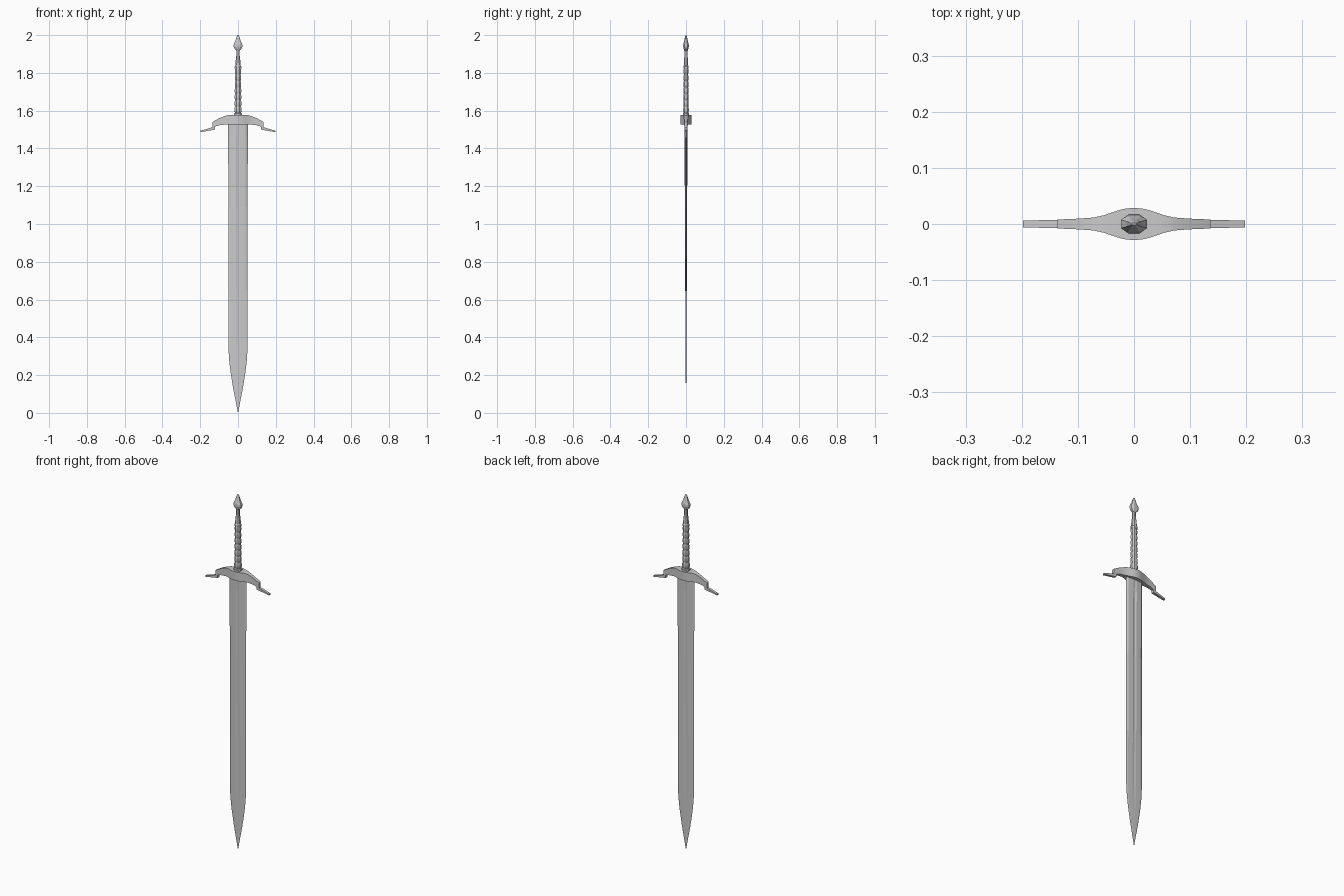
import bpy, bmesh, math


def loft(name, rings, smooth=None):
    """Skin a list of equal-length point rings and cap both ends."""
    bm = bmesh.new()
    vr = [[bm.verts.new(p) for p in r] for r in rings]
    n = len(rings[0])
    for a, b in zip(vr, vr[1:]):
        for i in range(n):
            j = (i + 1) % n
            bm.faces.new((a[i], a[j], b[j], b[i]))
    bm.faces.new(vr[0])
    bm.faces.new(vr[-1])
    bmesh.ops.remove_doubles(bm, verts=bm.verts, dist=1e-6)
    bmesh.ops.recalc_face_normals(bm, faces=bm.faces)
    me = bpy.data.meshes.new(name)
    bm.to_mesh(me)
    bm.free()
    ob = bpy.data.objects.new(name, me)
    bpy.context.collection.objects.link(ob)
    if smooth:
        bpy.ops.object.select_all(action='DESELECT')
        ob.select_set(True)
        bpy.context.view_layer.objects.active = ob
        bpy.ops.object.shade_smooth_by_angle(angle=math.radians(smooth))
    return ob


def octagon(rx, ry, z, c=0.5):
    """Chamfered rectangle section."""
    pts = [(1, c), (c, 1), (-c, 1), (-1, c), (-1, -c), (-c, -1), (c, -1), (1, -c)]
    return [(rx * x, ry * y, z) for x, y in pts]


# Blade: half width, half thickness and fuller depth at each height
def blade_ring(z, w, t, f):
    half = [(w, 0), (0.78 * w, 0.75 * t), (0.22 * w, t), (0, t - f), (-0.22 * w, t), (-0.78 * w, 0.75 * t)]
    back = [(-x, -y) for x, y in half]
    return [(x, y, z) for x, y in half + back]


blade = [(0.0, 0.0006, 0.0003, 0), (0.06, 0.012, 0.0007, 0), (0.137, 0.027, 0.0012, 0),
         (0.22, 0.040, 0.0017, 0.0003), (0.28, 0.047, 0.002, 0.0006), (0.35, 0.051, 0.0025, 0.001),
         (0.65, 0.051, 0.004, 0.0018), (1.09, 0.051, 0.006, 0.003), (1.46, 0.052, 0.008, 0.004),
         (1.52, 0.052, 0.0085, 0), (1.55, 0.052, 0.0085, 0)]
loft("blade", [blade_ring(*s) for s in blade])

# Crossguard: top x, top z, bottom x, bottom z, half depth; mirrored over x
guard = [(0.0, 1.576, 0.0, 1.527, 0.029), (0.018, 1.576, 0.018, 1.527, 0.027),
         (0.034, 1.576, 0.034, 1.527, 0.0225), (0.054, 1.576, 0.054, 1.527, 0.0155),
         (0.072, 1.571, 0.072, 1.526, 0.0115), (0.100, 1.560, 0.096, 1.523, 0.0095),
         (0.136, 1.540, 0.121, 1.516, 0.008), (0.136, 1.512, 0.121, 1.500, 0.0075),
         (0.198, 1.494, 0.198, 1.486, 0.006)]


def guard_ring(s, side):
    tx, tz, bx, bz, d = s
    return [(side * tx, -d, tz), (side * tx, d, tz), (side * bx, d, bz), (side * bx, -d, bz)]


loft("crossguard", [guard_ring(s, -1) for s in guard[:0:-1]] + [guard_ring(s, 1) for s in guard], 30)

# Grip: base collar and a row of ribs
grip = [octagon(0.021, 0.017, 1.57), octagon(0.021, 0.017, 1.585)]
ribs, z0, z1 = 7, 1.588, 1.825
step = (z1 - z0) / ribs
for i in range(ribs):
    r = 0.0185 - 0.003 * i / ribs
    for f, k in ((0.0, 0.86), (0.3, 1.0), (0.7, 1.0)):
        grip.append(octagon(r * k, r * k * 0.8, z0 + (i + f) * step))
grip.append(octagon(0.0135, 0.011, z1))
loft("grip", grip)

# Collar and tapering neck above the grip
neck = [(0.0175, 0.014, 1.822), (0.0175, 0.014, 1.834), (0.014, 0.012, 1.838), (0.0125, 0.011, 1.865),
        (0.0085, 0.008, 1.895), (0.0085, 0.008, 1.925)]
loft("neck", [octagon(rx, ry, z) for z, rx, ry in [(s[2], s[0], s[1]) for s in neck]])

# Faceted pommel with pointed finial
pommel = [(0.009, 0.008, 1.917), (0.018, 0.012, 1.926), (0.023, 0.015, 1.938), (0.023, 0.015, 1.950),
          (0.018, 0.012, 1.961), (0.013, 0.009, 1.972), (0.009, 0.006, 1.988), (0.004, 0.002, 2.0)]
loft("pommel", [octagon(*s) for s in pommel])
